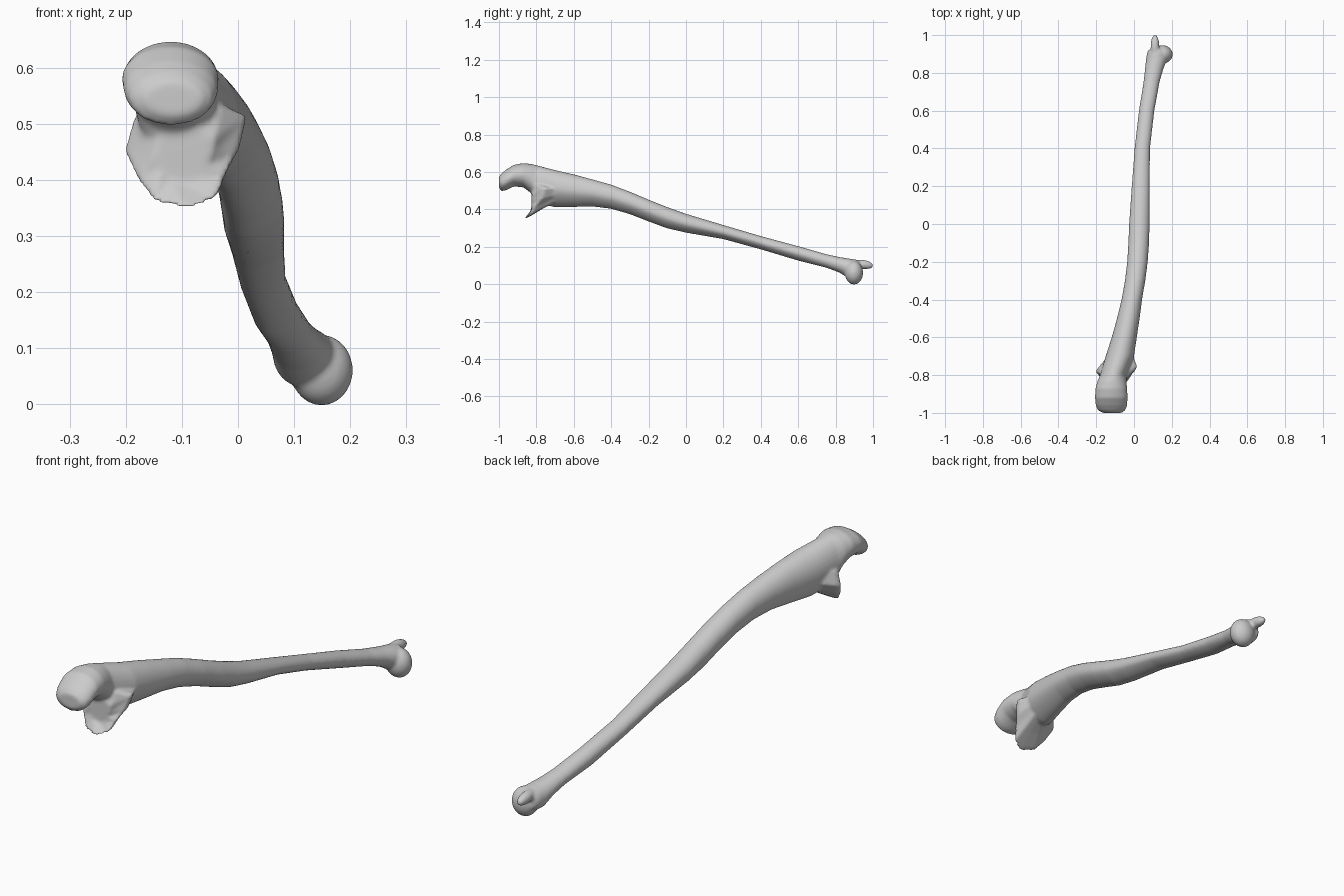
import bpy, bmesh
from math import cos, sin, pi
from mathutils import Vector

if "Cube" in bpy.data.objects:
    bpy.data.objects.remove(bpy.data.objects["Cube"])


def skin(bm, rings):
    # bridge a series of equal rings and cap both ends
    loops = [[bm.verts.new(p) for p in r] for r in rings]
    n = len(loops[0])
    for a, b in zip(loops, loops[1:]):
        for i in range(n):
            j = (i + 1) % n
            bm.faces.new((a[i], a[j], b[j], b[i]))
    for loop in (loops[0], loops[-1]):
        c = bm.verts.new(sum((v.co for v in loop), Vector()) / n)
        for i in range(n):
            bm.faces.new((loop[i], loop[(i + 1) % n], c))


def make(name, rings):
    bm = bmesh.new()
    skin(bm, rings)
    bmesh.ops.recalc_face_normals(bm, faces=bm.faces)
    me = bpy.data.meshes.new(name)
    bm.to_mesh(me)
    bm.free()
    ob = bpy.data.objects.new(name, me)
    bpy.context.collection.objects.link(ob)
    return ob


def section(y, x0, x1, z0, z1, pinch, n=28):
    # oval slice that narrows towards the +x border
    pts = []
    for i in range(n):
        a = 2 * pi * i / n
        c, s = cos(a), sin(a)
        pts.append(Vector(((x0 + x1) / 2 + (x1 - x0) / 2 * c, y,
                           (z0 + z1) / 2 + (z1 - z0) / 2 * s * (1 - pinch * c * abs(s < 0)))))
    return pts


def ball(name, loc, size, rot=(0, 0, 0)):
    bpy.ops.mesh.primitive_uv_sphere_add(segments=32, ring_count=20, location=loc, rotation=rot)
    ob = bpy.context.object
    ob.name = name
    ob.scale = size
    return ob


# Shaft with hooked upper end: y, x range, z range
S = [(-1.0, -.165, -.065, .515, .575), (-.985, -.192, -.045, .497, .593),
     (-.96, -.203, -.036, .503, .613), (-.92, -.207, -.034, .522, .638),
     (-.87, -.204, -.036, .518, .647), (-.83, -.193, -.04, .488, .643),
     (-.80, -.18, -.04, .43, .636), (-.70, -.15, 0, .415, .61),
     (-.6, -.118, .015, .416, .587), (-.5, -.09, .03, .418, .56),
     (-.4, -.066, .043, .405, .532), (-.3, -.048, .06, .376, .494),
     (-.2, -.036, .073, .337, .452), (-.1, -.03, .08, .3, .412),
     (0, -.026, .083, .277, .376), (.2, -.012, .083, .242, .316),
     (.4, .003, .085, .187, .257), (.6, .026, .108, .127, .203),
     (.75, .05, .135, .088, .16), (.82, .058, .155, .062, .145),
     (.87, .063, .175, .03, .137), (.91, .07, .175, .03, .131), (.925, .08, .16, .045, .125)]
shaft = make("ulna_bone", [section(*s, .3 if -.75 < s[0] < .7 else 0) for s in S])

# Flared lower lip of the notch, shrinking back into the shaft
rim = [Vector(p) for p in [
    (-.203, -.785, .45), (-.18, -.815, .40), (-.15, -.845, .36), (-.09, -.868, .347),
    (-.04, -.845, .365), (-.022, -.82, .41), (.0, -.785, .45), (.014, -.765, .51),
    (-.03, -.80, .53), (-.1, -.825, .52), (-.185, -.79, .513)]]
root = Vector((-.06, -.65, .49))
mid = Vector((-.095, -.81, .44))
rings = []
inner = [mid.lerp(p, .5) for p in rim]
for p in inner:
    p.y = -.825
rings.append(inner)
rings.append(rim)
for t, k in ((.12, .98), (.45, .72), (1, .4)):
    c = mid.lerp(root, t)
    rings.append([c + (p - mid) * k for p in rim])
lip = make("notch_lip", rings)

# Rounded head and pointed process at the far end
head = ball("head", (.149, .898, .061), (.056, .049, .063))
process = ball("process", (.111, .945, .106), (.023, .058, .024), (-.15, 0, 0))

# Fuse everything into one smooth bone
bpy.ops.object.select_all(action='DESELECT')
for ob in (shaft, lip, head, process):
    ob.select_set(True)
bpy.context.view_layer.objects.active = shaft
bpy.ops.object.join()
rm = shaft.modifiers.new("fuse", 'REMESH')
rm.mode = 'VOXEL'
rm.voxel_size = .006
rm.use_smooth_shade = True
sm = shaft.modifiers.new("soften", 'SMOOTH')
sm.factor = .5
sm.iterations = 7
